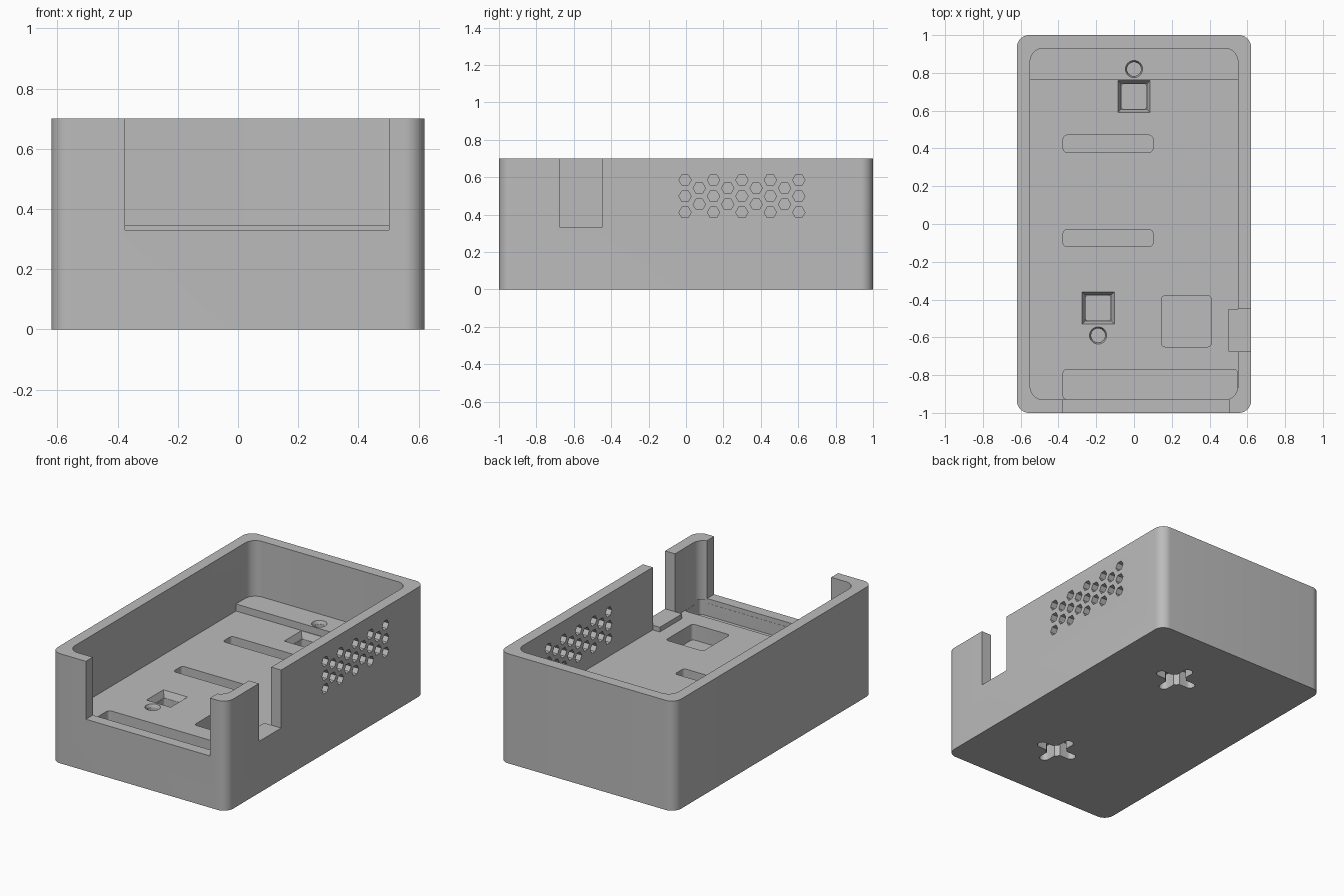
import bpy, bmesh, math

cube = bpy.data.objects.get("Cube")
if cube:
    bpy.data.objects.remove(cube, do_unlink=True)

grey = bpy.data.materials.new("plain_grey")
grey.use_nodes = True
COLOUR = (0.5, 0.5, 0.5, 1)
grey.diffuse_color = COLOUR
grey.node_tree.nodes["Principled BSDF"].inputs["Base Color"].default_value = COLOUR

FLOOR, SHELF, SILL, TOP = 0.30, 0.345, 0.33, 0.70
helpers = []


def rounded(x0, x1, y0, y1, r=0.0, steps=6):
    """Outline of a rectangle with rounded corners."""
    if r == 0:
        return [(x0, y0), (x1, y0), (x1, y1), (x0, y1)]
    pts = []
    corners = [(x1 - r, y1 - r), (x0 + r, y1 - r), (x0 + r, y0 + r), (x1 - r, y0 + r)]
    for q, (cx, cy) in enumerate(corners):
        for i in range(steps + 1):
            a = (q + i / steps) * math.pi / 2
            pts.append((cx + r * math.cos(a), cy + r * math.sin(a)))
    return pts


def polygon(cx, cy, r, n):
    return [(cx + r * math.cos(math.tau * i / n), cy + r * math.sin(math.tau * i / n))
            for i in range(n)]


def loft(bm, low, high):
    """Closed solid between two matching 3D outlines."""
    a = [bm.verts.new(p) for p in low]
    b = [bm.verts.new(p) for p in high]
    bm.faces.new(a[::-1])
    bm.faces.new(b)
    for i in range(len(a)):
        j = (i + 1) % len(a)
        bm.faces.new((a[i], a[j], b[j], b[i]))


def finish(name, bm):
    bmesh.ops.recalc_face_normals(bm, faces=bm.faces)
    mesh = bpy.data.meshes.new(name)
    bm.to_mesh(mesh)
    bm.free()
    mesh.materials.append(grey)
    ob = bpy.data.objects.new(name, mesh)
    bpy.context.collection.objects.link(ob)
    return ob


def prism(name, outline, z0, z1, upper=None):
    bm = bmesh.new()
    loft(bm, [(x, y, z0) for x, y in outline], [(x, y, z1) for x, y in upper or outline])
    return finish(name, bm)


def combine(tool, operation="DIFFERENCE"):
    mod = case.modifiers.new(tool.name, "BOOLEAN")
    mod.operation, mod.solver, mod.object = operation, "EXACT", tool
    tool.hide_render = True
    tool.hide_viewport = True
    helpers.append(tool)


# Outer body and main cavity
case = prism("case", rounded(-0.62, 0.62, -1, 1, 0.065, 10), 0, TOP)
combine(prism("cavity", rounded(-0.55, 0.55, -0.93, 0.93, 0.07, 10), FLOOR, 1))

# Raised rear shelf and pad under the side opening
combine(prism("rear_shelf", rounded(-0.58, 0.58, 0.765, 0.96), 0.25, SHELF), "UNION")
combine(prism("side_pad", rounded(0.5, 0.59, -0.675, -0.45), 0.25, 0.34), "UNION")

# Openings in the front and side walls
combine(prism("front_opening", rounded(-0.375, 0.502, -1.1, -0.9), SILL, 1))
combine(prism("side_opening", rounded(0.49, 0.7, -0.675, -0.45), SILL, 1))

# Recesses in the floor
combine(prism("front_recess", rounded(-0.375, 0.549, -0.929, -0.77, 0.02), 0.22, SILL - 0.005))
combine(prism("square_recess", rounded(0.145, 0.41, -0.65, -0.38, 0.02), 0.2, 0.4))
for name, y in (("rear_slot", 0.425), ("middle_slot", -0.075)):
    combine(prism(name, rounded(-0.375, 0.1, y - 0.045, y + 0.045, 0.02), 0.22, 0.4))

# Tapered sockets, each with a round pit beside it
for name, x, y, pit in (("rear", 0, 0.675, 0.82), ("front", -0.19, -0.445, -0.59)):
    def square(h, r=0.0):
        return rounded(x - h, x + h, y - h, y + h, r)
    combine(prism(name + "_socket_rim", square(0.068), 0.26, FLOOR + 0.001, square(0.086)))
    combine(prism(name + "_socket", square(0.066, 0.012), 0.2, 0.28))
    top = SHELF if pit > 0 else FLOOR
    combine(prism(name + "_pit_rim", polygon(x, pit, 0.038, 24), top - 0.02, top + 0.001,
                  polygon(x, pit, 0.046, 24)))
    combine(prism(name + "_pit", polygon(x, pit, 0.037, 24), top - 0.08, top - 0.01))

# Cross-shaped hanging holes underneath
for name, y in (("rear", 0.555), ("front", -0.555)):
    x, arm, w = 0.14, 0.14, 0.03
    combine(prism(name + "_cross_x", rounded(x - arm, x + arm, y - w, y + w, 0.029), -0.1, 0.1))
    combine(prism(name + "_cross_y", rounded(x - w, x + w, y - arm, y + arm, 0.029), -0.1, 0.101))
    combine(prism(name + "_cross_hub", polygon(x, y, 0.062, 24), -0.1, 0.102))

# Hexagonal vents through one side wall
bm = bmesh.new()
for col in range(9):
    rows = (0.455, 0.542) if col % 2 else (0.412, 0.498, 0.585)
    for z in rows:
        ring = polygon(-0.005 + col * 0.076, z, 0.033, 6)
        loft(bm, [(0.5, u, v) for u, v in ring], [(0.7, u, v) for u, v in ring])
combine(finish("vents", bm))

# Bake the cuts and remove the helpers
bpy.context.view_layer.update()
deps = bpy.context.evaluated_depsgraph_get()
baked = bpy.data.meshes.new_from_object(case.evaluated_get(deps))
case.modifiers.clear()
case.data = baked
for tool in helpers:
    bpy.data.objects.remove(tool, do_unlink=True)

bpy.ops.object.select_all(action="DESELECT")
case.select_set(True)
bpy.context.view_layer.objects.active = case
bpy.ops.object.shade_smooth_by_angle(angle=math.radians(30))
